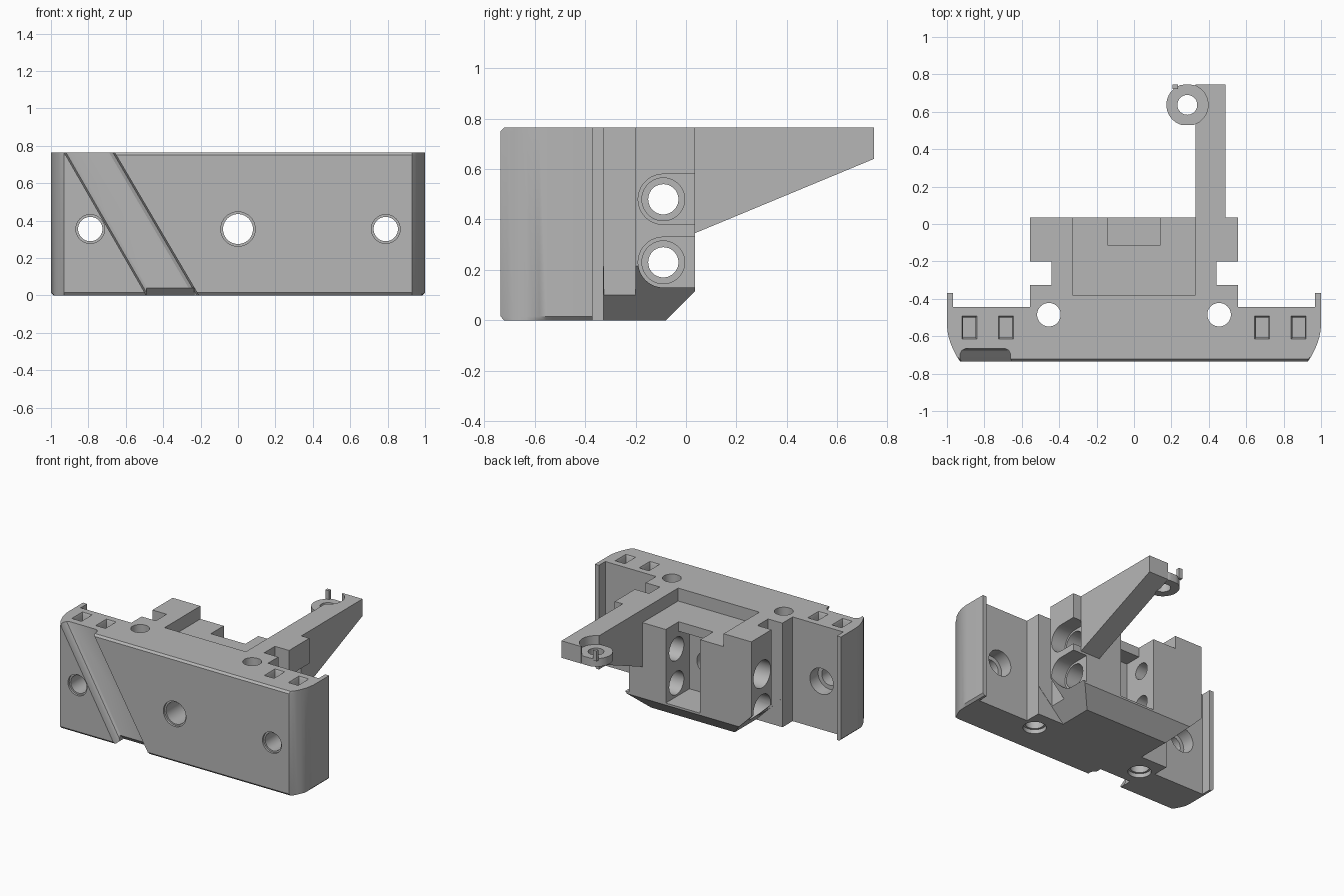
import bpy, bmesh, math

cube = bpy.data.objects.get("Cube")
if cube:
    bpy.data.objects.remove(cube, do_unlink=True)

GREY = (0.47, 0.47, 0.47, 1)
grey = bpy.data.materials.new("plain grey")
grey.use_nodes = True
grey.diffuse_color = GREY
grey.node_tree.nodes["Principled BSDF"].inputs["Base Color"].default_value = GREY

PLACE = {"x": lambda a, b, d: (d, a, b),
         "y": lambda a, b, d: (a, d, b),
         "z": lambda a, b, d: (a, b, d)}


def loft(name, layers, axis):
    """Closed solid through equal-length outlines, each (points, depth)."""
    bm = bmesh.new()
    rings = [[bm.verts.new(PLACE[axis](a, b, d)) for a, b in pts] for pts, d in layers]
    n = len(rings[0])
    for low, high in zip(rings, rings[1:]):
        for i in range(n):
            j = (i + 1) % n
            bm.faces.new((low[i], low[j], high[j], high[i]))
    bm.faces.new(rings[0])
    bm.faces.new(rings[-1])
    bmesh.ops.recalc_face_normals(bm, faces=bm.faces)
    mesh = bpy.data.meshes.new(name)
    bm.to_mesh(mesh)
    bm.free()
    mesh.materials.append(grey)
    obj = bpy.data.objects.new(name, mesh)
    bpy.context.collection.objects.link(obj)
    return obj


def prism(name, pts, lo, hi, axis):
    return loft(name, [(pts, lo), (pts, hi)], axis)


def rect(a0, a1, b0, b1):
    return [(a0, b0), (a1, b0), (a1, b1), (a0, b1)]


def circle(a, b, r, n=40):
    return [(a + r * math.cos(2 * math.pi * i / n), b + r * math.sin(2 * math.pi * i / n))
            for i in range(n)]


def activate(obj):
    bpy.ops.object.select_all(action="DESELECT")
    obj.select_set(True)
    bpy.context.view_layer.objects.active = obj


def combine(obj, other, operation="DIFFERENCE"):
    activate(obj)
    mod = obj.modifiers.new("combine", "BOOLEAN")
    mod.object = other
    mod.operation = operation
    mod.solver = "EXACT"
    bpy.ops.object.modifier_apply(modifier=mod.name)
    bpy.data.objects.remove(other, do_unlink=True)


def drill(obj, pts, lo, hi, axis):
    combine(obj, prism("cutter", pts, lo, hi, axis))


# Main body: mirrored plan with rounded front corners and a back block
TOP = 0.765
half = [(0.555, 0.035), (0.555, -0.2), (0.44, -0.2), (0.44, -0.325), (0.555, -0.325),
        (0.555, -0.445), (0.967, -0.445), (0.967, -0.37), (1, -0.37)]
half += [(1 - 0.07 * (i / 8) ** 2, -0.53 - 0.205 * i / 8) for i in range(9)]
plan = half + [(-x, y) for x, y in reversed(half)]
top_plan = [(x, max(y, -0.722)) for x, y in plan]
base_plan = [(max(-0.985, min(0.985, x)), max(y, -0.722)) for x, y in plan]
body = loft("main_body", [(base_plan, 0), (plan, 0.015), (plan, 0.75), (top_plan, TOP)], "z")

# Sloped underside of the back block
drill(body, [(-0.08, 0), (0.12, 0.2), (0.12, -0.1), (-0.18, -0.1)], -0.7, 0.7, "x")
for s in (-1, 1):
    drill(body, [(s * 0.34, 0), (s * 0.62, 0.28), (s * 0.62, -0.1), (s * 0.24, -0.1)],
          -0.327, 0.1, "y")

# Shallow top recess, open rear notch and inner cavity
drill(body, rect(-0.33, 0.33, -0.38, 0.1), 0.67, 0.9, "z")
drill(body, rect(-0.14, 0.14, -0.115, 0.1), 0.13, 0.9, "z")
drill(body, rect(-0.14, 0.14, -0.24, 0.1), 0.13, 0.6, "z")

# Slanted groove across the front
def slant(inset):
    return [(-0.49 - 0.575 * z + inset, z) for z in (-0.1, 0.9)] + \
           [(-0.21 - 0.588 * z - inset, z) for z in (0.9, -0.1)]


combine(body, loft("cutter", [(slant(0), -0.8), (slant(0), -0.695),
                              (slant(0.01), -0.675), (slant(0.03), -0.665)], "y"))
drill(body, [(-0.75, 0.04), (-0.665, 0.04), (-0.6, -0.025), (-0.75, -0.025)],
      -0.49, -0.235, "x")

# Front holes with a wider rim
drill(body, circle(0, 0.355, 0.08), -0.8, -0.2, "y")
drill(body, circle(0, 0.355, 0.092), -0.8, -0.72, "y")
for s in (-1, 1):
    drill(body, circle(s * 0.79, 0.355, 0.065), -0.8, -0.4, "y")
    drill(body, circle(s * 0.79, 0.355, 0.077), -0.8, -0.72, "y")
    drill(body, circle(s * 0.79, 0.355, 0.095), -0.54, -0.4, "y")

# Upright screw holes and small top pockets
for s in (-1, 1):
    drill(body, circle(s * 0.455, -0.485, 0.063), -0.1, 0.9, "z")
    drill(body, circle(s * 0.455, -0.485, 0.078), -0.1, 0.03, "z")
    for x in (0.685, 0.88):
        c = s * x
        combine(body, loft("cutter", [(rect(c - 0.033, c + 0.033, -0.608, -0.5), 0.64),
                                      (rect(c - 0.033, c + 0.033, -0.608, -0.5), 0.75),
                                      (rect(c - 0.046, c + 0.046, -0.624, -0.484), 0.78)], "z"))

# Cross holes through the rear pillars; slots on one side open to the back
for z in (0.23, 0.48):
    drill(body, circle(-0.09, z, 0.085), 0.1, 0.6, "x")
    arc = [(-0.09 - 0.1 * math.sin(math.pi * i / 20), z + 0.1 * math.cos(math.pi * i / 20))
           for i in range(21)]
    drill(body, [(0.1, z + 0.1)] + arc + [(0.1, z - 0.1)], 0.44, 0.7, "x")
    drill(body, circle(-0.09, z, 0.06), -0.6, -0.1, "x")
    drill(body, circle(-0.09, z, 0.1), -0.7, -0.42, "x")

# Tapered rear arm with a drilled eye at its end
arm = prism("rear_arm", [(0.034, TOP), (0.745, TOP), (0.745, 0.64), (0.034, 0.345)],
            0.33, 0.49, "x")
drill(arm, circle(0.285, 0.637, 0.111), 0.70, 0.9, "z")
eye = [(x, min(max(y, 0.53), 0.745)) for x, y in circle(0.285, 0.637, 0.112)]
combine(arm, prism("eye", eye, 0.64, 0.70, "z"), "UNION")
drill(arm, circle(0.285, 0.637, 0.053), 0.5, 0.9, "z")
tab = prism("arm_end_tab", rect(0.205, 0.235, 0.722, 0.745), 0.69, TOP, "z")

for obj in (body, arm, tab):
    activate(obj)
    bpy.ops.object.shade_smooth_by_angle(angle=math.radians(30))
